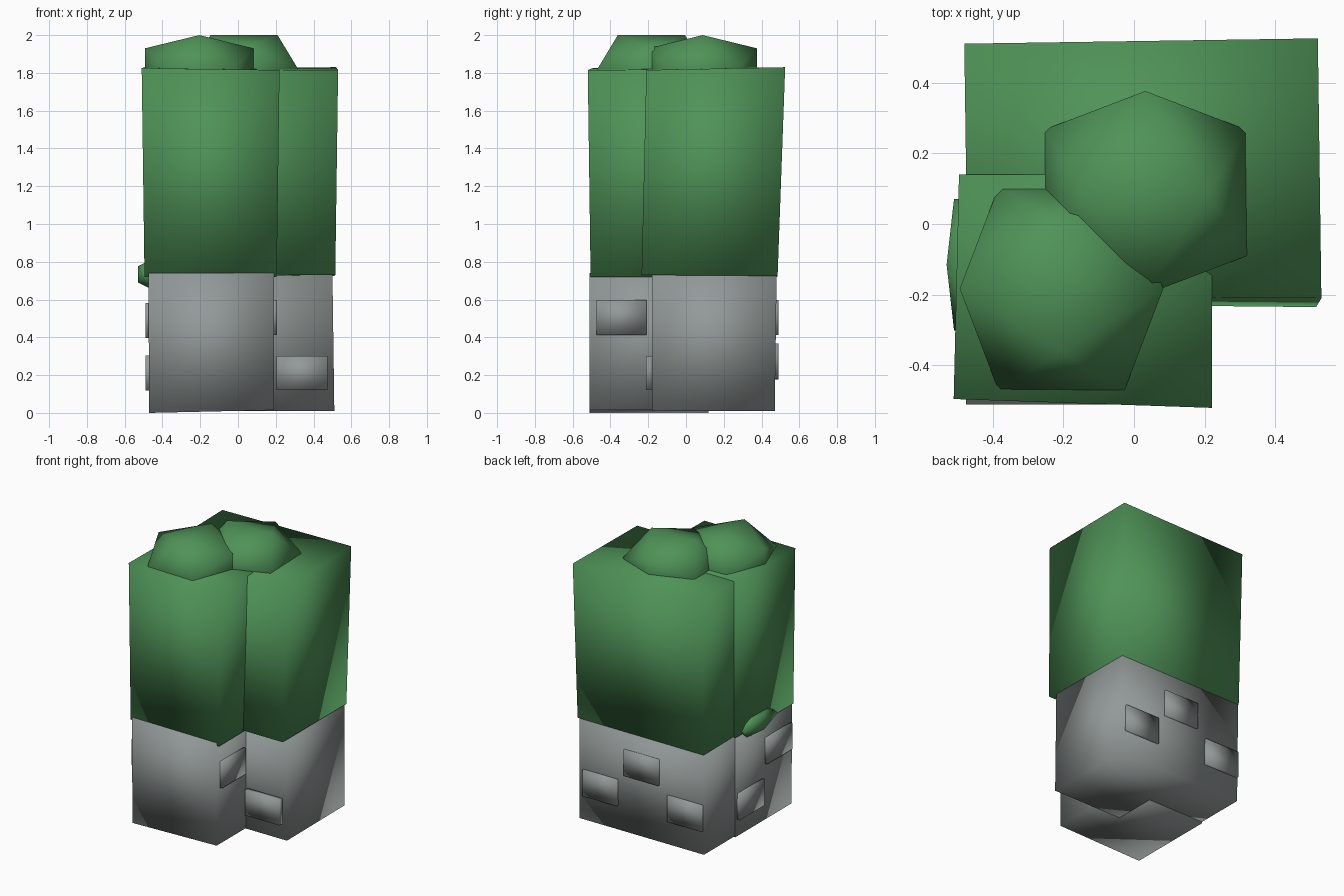
import bpy
import math

if "Cube" in bpy.data.objects:
    bpy.data.objects.remove(bpy.data.objects["Cube"])


def material(name, rgb):
    m = bpy.data.materials.new(name)
    m.diffuse_color = (*rgb, 1)
    m.use_nodes = True
    m.node_tree.nodes["Principled BSDF"].inputs["Base Color"].default_value = m.diffuse_color
    return m


LEAF = material("leaf green", (0.078, 0.29, 0.096))
STONE = material("stone grey", (0.29, 0.32, 0.315))
PHI = (1 + math.sqrt(5)) / 2
BOX_FACES = [(3, 2, 1, 0), (4, 5, 6, 7), (0, 1, 5, 4), (1, 2, 6, 5), (2, 3, 7, 6), (3, 0, 4, 7)]


def build(name, verts, faces, mat):
    me = bpy.data.meshes.new(name)
    me.from_pydata(verts, [], faces)
    me.materials.append(mat)
    me.shade_smooth()
    ob = bpy.data.objects.new(name, me)
    bpy.context.collection.objects.link(ob)
    return ob


def block(name, bottom, top, mat):
    """Slightly crooked box from four bottom and four top corners."""
    return build(name, bottom + top, BOX_FACES, mat)


def plate(name, centre, size):
    """Raised brick on a wall."""
    x, y, z = (s / 2 for s in size)
    ring = [(-x, -y), (x, -y), (x, y), (-x, y)]
    cx, cy, cz = centre
    return block(name, [(cx + a, cy + b, cz - z) for a, b in ring],
                 [(cx + a, cy + b, cz + z) for a, b in ring], STONE)


def clump(name, centre, scale, turned=False):
    """Icosahedron with an edge on top, squashed and optionally turned a quarter."""
    pts = []
    for a in (-1, 1):
        for b in (-PHI, PHI):
            pts += [(0, a, b), (a, b, 0), (b, 0, a)]
    # faces are the triples of mutually adjacent points (edge length 2)
    near = lambda i, j: abs(math.dist(pts[i], pts[j]) - 2) < 0.01
    faces = []
    for i in range(12):
        for j in range(i + 1, 12):
            for k in range(j + 1, 12):
                if near(i, j) and near(j, k) and near(i, k):
                    p, q, r = pts[i], pts[j], pts[k]
                    det = (p[0] * (q[1] * r[2] - q[2] * r[1])
                           - p[1] * (q[0] * r[2] - q[2] * r[0])
                           + p[2] * (q[0] * r[1] - q[1] * r[0]))
                    faces.append((i, j, k) if det > 0 else (i, k, j))
    if turned:
        pts = [(-y, x, z) for x, y, z in pts]
    verts = [tuple(c + v * s for c, v, s in zip(centre, p, scale)) for p in pts]
    return build(name, verts, faces, LEAF)


# Stone base: wide back block and front left block
block("back_stone",
      [(-0.47, -0.18, 0.01), (0.51, -0.18, 0.01), (0.505, 0.47, 0.01), (-0.47, 0.47, 0.01)],
      [(-0.47, -0.18, 0.74), (0.50, -0.18, 0.74), (0.50, 0.48, 0.74), (-0.47, 0.48, 0.74)], STONE)
block("front_stone",
      [(-0.47, -0.51, 0.0), (0.19, -0.51, 0.015), (0.19, 0.12, 0.015), (-0.47, 0.12, 0.0)],
      [(-0.475, -0.51, 0.74), (0.19, -0.51, 0.74), (0.19, 0.12, 0.74), (-0.475, 0.12, 0.74)], STONE)

# Hedge body: wide back block and front left block
block("back_hedge",
      [(-0.47, -0.225, 0.725), (0.515, -0.235, 0.73), (0.51, 0.485, 0.725), (-0.475, 0.48, 0.72)],
      [(-0.47, -0.205, 1.82), (0.53, -0.21, 1.815), (0.52, 0.525, 1.83), (-0.48, 0.51, 1.825)], LEAF)
block("front_hedge",
      [(-0.495, -0.495, 0.72), (0.205, -0.505, 0.72), (0.20, 0.14, 0.72), (-0.485, 0.14, 0.715)],
      [(-0.51, -0.495, 1.825), (0.22, -0.52, 1.815), (0.22, 0.14, 1.82), (-0.495, 0.14, 1.83)], LEAF)

# Leaf clumps on the top and on the left side
clump("front_top_clump", (-0.205, -0.183, 1.817), (0.178, 0.178, 0.113))
clump("back_top_clump", (0.032, 0.088, 1.817), (0.178, 0.178, 0.113), True)
clump("side_clump", (-0.475, -0.115, 0.733), (0.034, 0.115, 0.043))

# Raised bricks
for i, (x, z) in enumerate([(0.335, 0.275), (0.01, 0.505), (-0.33, 0.27)]):
    plate(f"back_brick_{i}", (x, 0.475, z), (0.27, 0.03, 0.185))
for i, (y, z) in enumerate([(-0.35, 0.49), (-0.04, 0.21)]):
    plate(f"left_brick_{i}", (-0.475, y, z), (0.03, 0.28, 0.185))
plate("front_brick", (0.338, -0.195, 0.21), (0.27, 0.035, 0.18))
plate("inner_brick", (0.19, -0.342, 0.505), (0.035, 0.265, 0.185))
